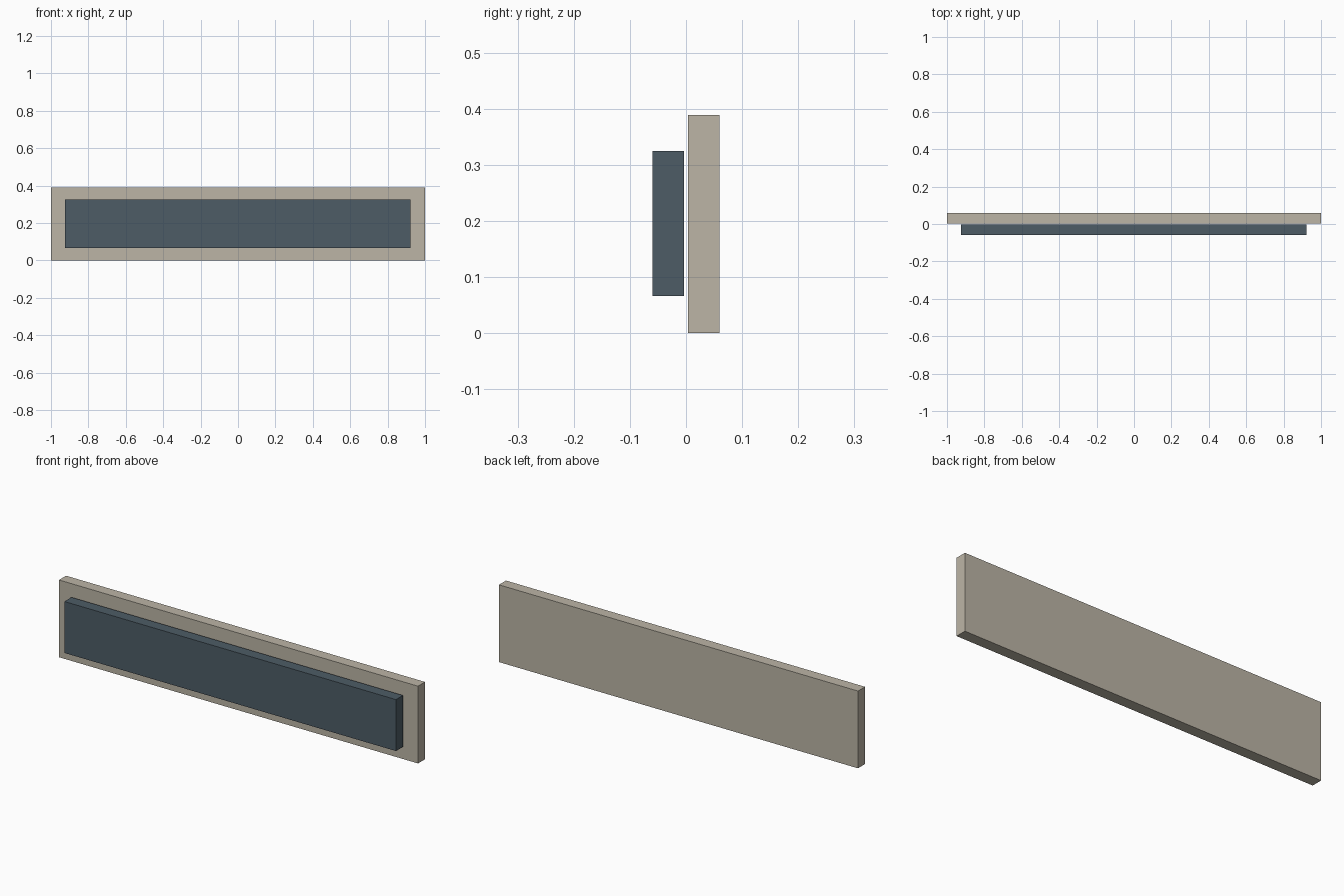
import bpy

if "Cube" in bpy.data.objects:
    bpy.data.objects.remove(bpy.data.objects["Cube"])


def material(name, rgb):
    """Flat material from sRGB 0-255 values, stored as linear."""
    lin = [(c / 255 / 12.92) if c < 11 else ((c / 255 + 0.055) / 1.055) ** 2.4 for c in rgb]
    mat = bpy.data.materials.new(name)
    mat.diffuse_color = (*lin, 1.0)
    mat.use_nodes = True
    mat.node_tree.nodes["Principled BSDF"].inputs["Base Color"].default_value = mat.diffuse_color
    return mat


def box(name, low, high, mat):
    """Axis-aligned box between two corners."""
    centre = [(a + b) / 2 for a, b in zip(low, high)]
    bpy.ops.mesh.primitive_cube_add(size=1, location=centre)
    obj = bpy.context.object
    obj.name = name
    obj.scale = [b - a for a, b in zip(low, high)]
    bpy.ops.object.transform_apply(location=False, rotation=False, scale=True)
    obj.data.materials.append(mat)
    return obj


beige = material("warm beige", (188, 181, 166))
slate = material("slate blue grey", (77, 92, 102))

# Large backing board
box("back_board", (-1.0, 0.004, 0.0), (1.0, 0.06, 0.389), beige)

# Smaller panel floating just in front of the board
box("front_panel", (-0.925, -0.06, 0.066), (0.922, -0.004, 0.325), slate)
